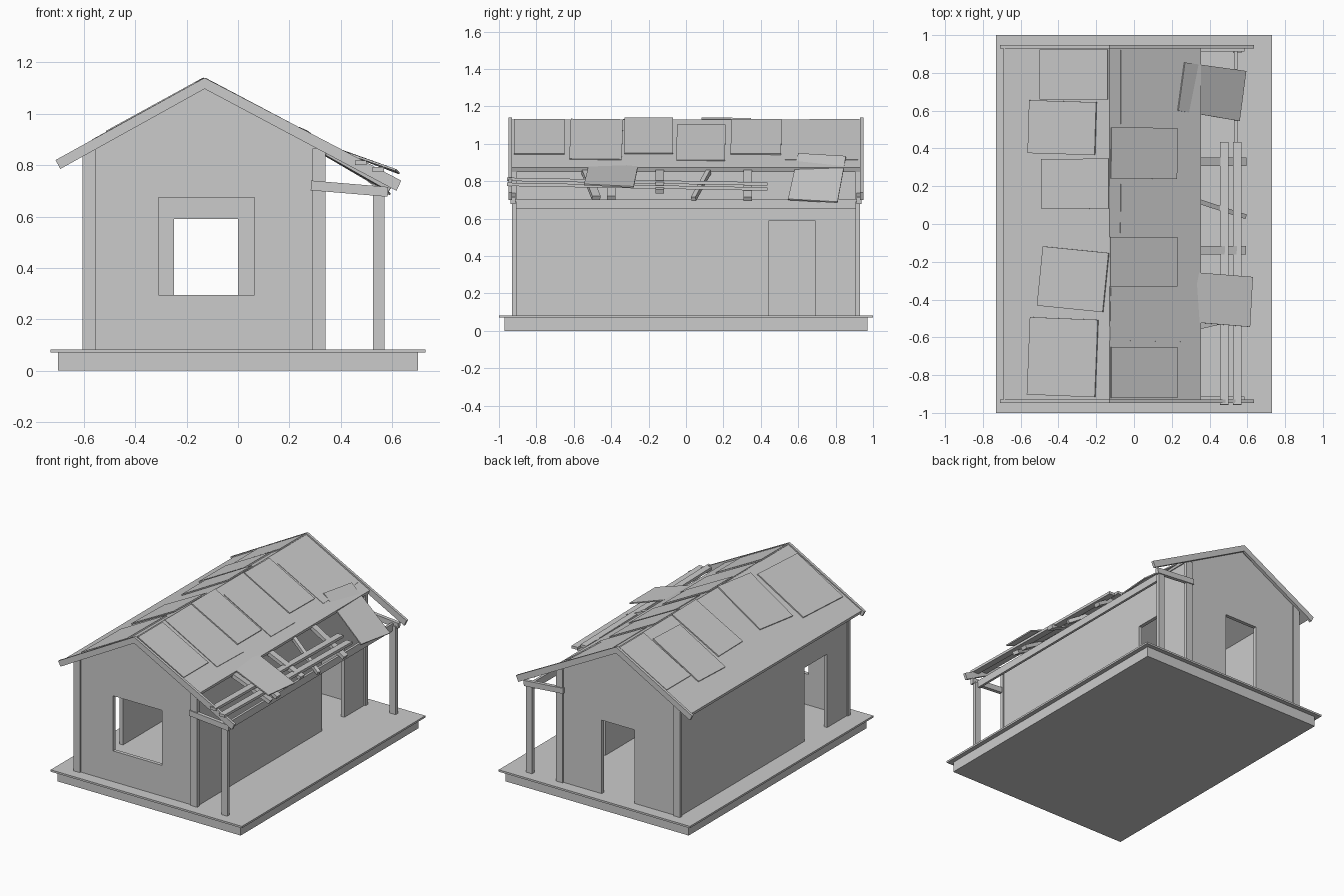
import bpy, bmesh, math
from mathutils import Vector

if "Cube" in bpy.data.objects:
    bpy.data.objects.remove(bpy.data.objects["Cube"])

RX, RZ = -0.13, 1.13          # ridge position
SL, SR = 0.548, 0.528         # roof slopes


def make(name, bm):
    bmesh.ops.recalc_face_normals(bm, faces=bm.faces)
    me = bpy.data.meshes.new(name)
    bm.to_mesh(me)
    bm.free()
    ob = bpy.data.objects.new(name, me)
    bpy.context.scene.collection.objects.link(ob)
    return ob


def extrude(name, pts, vec):
    bm = bmesh.new()
    f = bm.faces.new([bm.verts.new(p) for p in pts])
    r = bmesh.ops.extrude_face_region(bm, geom=[f], use_keep_orig=True)
    vs = [g for g in r["geom"] if isinstance(g, bmesh.types.BMVert)]
    bmesh.ops.translate(bm, verts=vs, vec=vec)
    return make(name, bm)


def box(name, x0, x1, y0, y1, z0, z1):
    return extrude(name, [(x0, y0, z0), (x1, y0, z0), (x1, y1, z0), (x0, y1, z0)], (0, 0, z1 - z0))


def prism(name, prof, y0, y1):
    return extrude(name, [(x, y0, z) for x, z in prof], (0, y1 - y0, 0))


def sheet(name, pts, t=0.008):
    a, b, c, d = [Vector(p) for p in pts]
    n = (c - a).cross(d - b).normalized()
    if n.z < 0:
        n = -n
    return extrude(name, pts, -n * t)


def beam(name, a, b, w, h):
    a, b = Vector(a), Vector(b)
    d = (b - a).normalized()
    s = d.cross(Vector((0, 0, 1))).normalized() * w / 2
    u = s.cross(d).normalized() * h / 2
    return extrude(name, [a + s + u, a - s + u, a - s - u, a + s - u], b - a)


def roof_z(x):
    return RZ - (SL * (RX - x) if x < RX else SR * (x - RX))


def cut(ob, cutter):
    m = ob.modifiers.new("cut", 'BOOLEAN')
    m.operation, m.solver, m.object = 'DIFFERENCE', 'EXACT', cutter
    bpy.context.view_layer.objects.active = ob
    bpy.ops.object.modifier_apply(modifier=m.name)
    bpy.data.objects.remove(cutter)


# foundation and deck
box("foundation", -0.70, 0.70, -0.97, 0.97, 0, 0.072)
box("deck", -0.73, 0.73, -1, 1, 0.07, 0.083)

# hollow house walls with a window and three doorways
walls = prism("walls", [(-0.595, 0.08), (0.33, 0.08), (0.33, 0.865), (RX, 1.11), (-0.595, 0.855)], -0.92, 0.92)
cut(walls, prism("c", [(-0.57, 0.05), (0.305, 0.05), (0.305, 0.855), (RX, 1.085), (-0.57, 0.845)], -0.895, 0.895))
cut(walls, box("c", -0.31, 0.065, -1, -0.8, 0.295, 0.675))
cut(walls, box("c", -0.25, 0.0, 0.8, 1, 0.05, 0.59))
cut(walls, box("c", 0.25, 0.4, 0.445, 0.69, 0.05, 0.59))
cut(walls, box("c", -0.7, -0.5, -0.69, -0.44, 0.05, 0.59))

# roof slabs
T = 0.025
prism("roof_left", [(RX, RZ), (-0.69, roof_z(-0.69)), (-0.68, roof_z(-0.69) - T), (RX, RZ - T)], -0.935, 0.935)
prism("roof_right", [(RX, RZ), (0.355, roof_z(0.355)), (0.345, roof_z(0.355) - T), (RX, RZ - T)], -0.935, 0.935)

for s, n in ((-1, "front"), (1, "back")):
    # barge boards
    prism(n + "_barge_board", [(RX, 1.14), (0.635, 0.74), (0.617, 0.70), (RX, 1.097),
                               (-0.692, 0.785), (-0.71, 0.82)], s * 0.93, s * 0.948)
    # corner posts, porch posts and tie beams
    ya, yb = s * 0.905, s * 0.93
    box(n + "_left_corner_post", -0.605, -0.555, ya, yb, 0.08, 0.86)
    box(n + "_right_corner_post", 0.29, 0.34, ya, yb, 0.08, 0.865)
    box(n + "_porch_post", 0.525, 0.57, ya, yb, 0.08, 0.69)
    prism(n + "_tie_beam", [(0.285, 0.74), (0.585, 0.715), (0.582, 0.677), (0.283, 0.702)], s * 0.912, s * 0.937)

# porch beam
box("porch_beam", 0.53, 0.547, -0.92, 0.92, 0.655, 0.705)

# exposed rafters and battens of the broken porch roof
for i, (ya, yb, zb) in enumerate([(0.33, 0.33, 0.705), (-0.14, -0.14, 0.745), (0.12, 0.04, 0.705),
                                  (-0.535, -0.48, 0.71), (-0.40, -0.40, 0.71)]):
    w = 0.025 if i == 2 else 0.045
    beam(f"rafter_{i}", (0.342, ya, 0.85), (0.588, yb, zb), w, 0.025)
for n, x, z in (("upper", 0.478, 0.81), ("lower", 0.546, 0.783)):
    beam(n + "_batten", (x, -0.957, z), (x, 0.435, z - 0.025), 0.045, 0.018)

# loose sheets on the porch
sheet("loose_sheet_back", [(0.27, 0.855, 0.935), (0.595, 0.81, 0.69), (0.56, 0.545, 0.705), (0.235, 0.60, 0.95)])
sheet("loose_sheet_front", [(0.25, -0.25, 0.915), (0.63, -0.28, 0.772), (0.615, -0.545, 0.785), (0.255, -0.515, 0.91)])

# patch sheets on the roof: x0, x1, y0, y1, twist, lift
patches = [(-0.50, -0.14, 0.66, 0.925, 0, 0.008), (-0.56, -0.205, 0.37, 0.65, -0.03, 0.01),
           (-0.49, -0.135, 0.08, 0.345, 0.01, 0.012), (-0.50, -0.15, -0.45, -0.135, -0.10, 0.014),
           (-0.56, -0.20, -0.91, -0.50, -0.04, 0.01),
           (-0.07, 0.28, 0.53, 0.92, 0, 0.003), (-0.12, 0.23, 0.24, 0.51, -0.01, 0.008),
           (-0.07, 0.29, -0.05, 0.21, -0.01, 0.005), (-0.125, 0.23, -0.33, -0.07, 0, 0.012),
           (-0.125, 0.28, -0.62, -0.34, -0.02, 0.005), (-0.12, 0.23, -0.92, -0.65, 0, 0.008)]
for i, (x0, x1, y0, y1, a, lift) in enumerate(patches):
    cx, cy = (x0 + x1) / 2, (y0 + y1) / 2
    k = -SR if cx > RX else SL
    pts = []
    for x, y in ((x0, y0), (x1, y0), (x1, y1), (x0, y1)):
        dx, dy = x - cx, y - cy
        px = cx + dx * math.cos(a) - dy * math.sin(a)
        py = cy + dx * math.sin(a) + dy * math.cos(a)
        pts.append((px, py, roof_z(cx) + k * (px - cx) + lift))
    sheet(f"roof_patch_{i}", pts)
